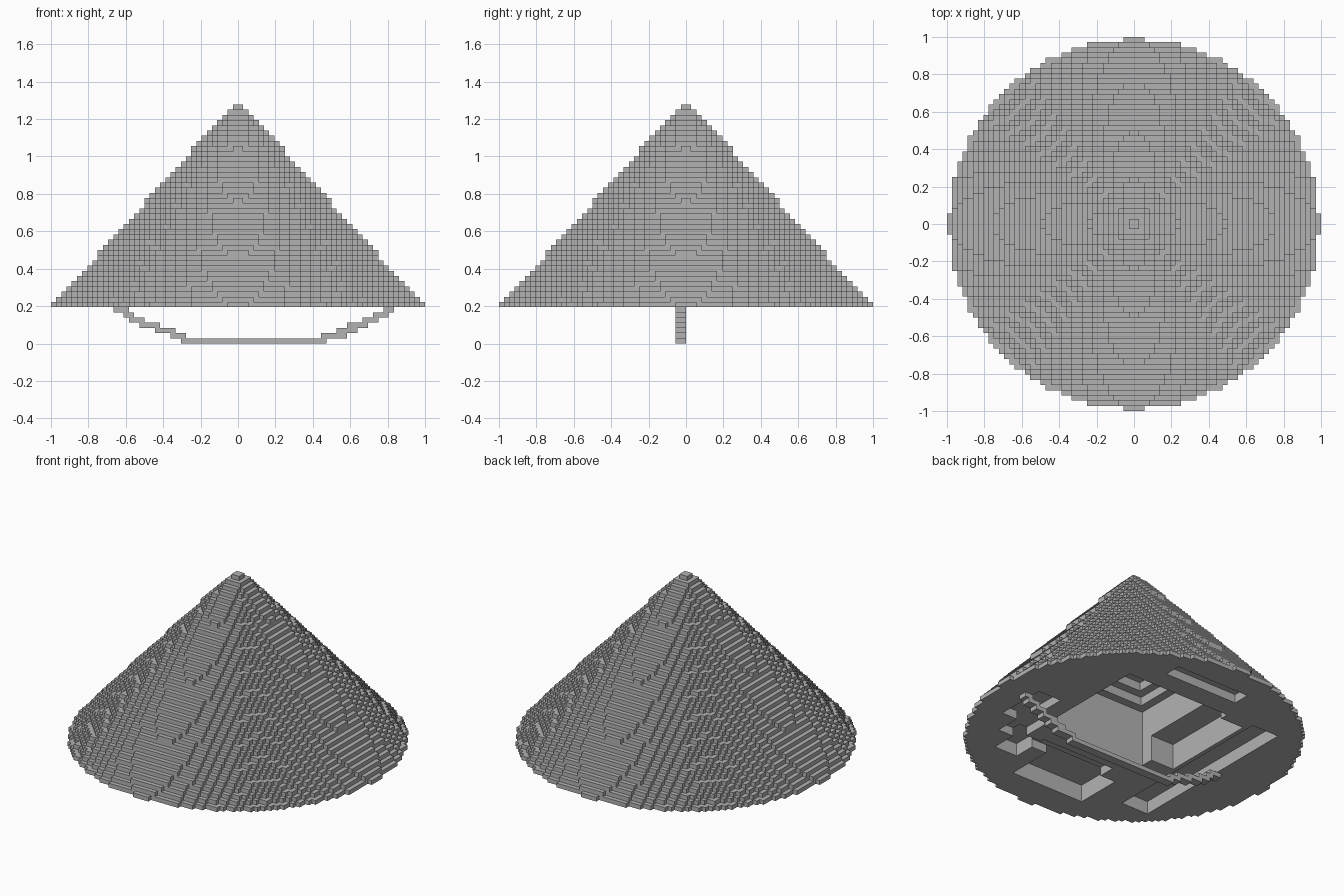
import bpy, bmesh, math

UNIT = 2 / 72      # edge of one block
BASE = 7           # blocks from the ground to the rim
HALF = 36          # rim radius in blocks

cube = bpy.data.objects.get("Cube")
if cube:
    bpy.data.objects.remove(cube)

grey = bpy.data.materials.new("plain_grey")
grey.use_nodes = True
colour = (0.45, 0.45, 0.45, 1)
grey.diffuse_color = colour
grey.node_tree.nodes["Principled BSDF"].inputs["Base Color"].default_value = colour


def finish(bm, name):
    bmesh.ops.remove_doubles(bm, verts=bm.verts, dist=0.001)
    bmesh.ops.scale(bm, verts=bm.verts, vec=(UNIT, UNIT, UNIT))
    mesh = bpy.data.meshes.new(name)
    bm.to_mesh(mesh)
    bm.free()
    mesh.materials.append(grey)
    obj = bpy.data.objects.new(name, mesh)
    bpy.context.collection.objects.link(obj)


def quad(bm, *corners):
    bm.faces.new([bm.verts.new(c) for c in corners])


# Hollows under the hat, in blocks: x range, y range, depth
HOLLOWS = [
    (-9, 18, -8, 20, 13), (-7, 14, -6, 16, 15), (-5, 12, -4, 14, 17),
    (-15, -9, -5, 18, 6),
    (-23, -16, -23, 20, 3),
    (-9, 10, -28, -17, 4), (-5, 14, -17, -13, 2),
    (18, 24, -16, -6, 2), (22, 28, -10, 2, 2), (14, 20, -22, -14, 3),
    (-7, 12, 25, 29, 2),
]


def column(i, j):
    """Bottom and top of the block column at grid cell i, j."""
    r = math.hypot(i + 0.5, j + 0.5)
    top = max(0, math.floor((35.56 - r) / 0.9) + 1)
    depth = max([d for x0, x1, y0, y1, d in HOLLOWS
                 if x0 <= i < x1 and y0 <= j < y1], default=0)
    return max(0, min(depth, top - 2)), top


# Conical hat made of stacked round layers of blocks
span = range(-HALF - 1, HALF + 1)
cells = {(i, j): column(i, j) for i in span for j in span}
bm = bmesh.new()
for (i, j), (low, top) in cells.items():
    if top == 0:
        continue
    ring = [(i, j), (i + 1, j), (i + 1, j + 1), (i, j + 1)]
    quad(bm, *[(x, y, BASE + top) for x, y in ring])
    quad(bm, *[(x, y, BASE + low) for x, y in reversed(ring)])
    for n, (dx, dy) in enumerate([(0, -1), (1, 0), (0, 1), (-1, 0)]):
        near_low, near_top = cells[i + dx, j + dy]
        (ax, ay), (bx, by) = ring[n], ring[(n + 1) % 4]
        for z0, z1 in ((max(low, near_top), top), (low, min(near_low, top))):
            if z1 > z0:
                z0, z1 = z0 + BASE, z1 + BASE
                quad(bm, (ax, ay, z0), (bx, by, z0), (bx, by, z1), (ax, ay, z1))
finish(bm, "conical_hat")

# Chin strap: one row of blocks per height, left and right runs
STRAP = [
    [(-11, 17)],
    [(-13, -10), (16, 21)],
    [(-16, -12), (19, 23)],
    [(-19, -15), (21, 25)],
    [(-21, -18), (24, 27)],
    [(-22, -20), (26, 29)],
    [(-24, -21), (28, 30)],
]
bm = bmesh.new()
for z, runs in enumerate(STRAP):
    for x0, x1 in runs:
        part = bmesh.ops.create_cube(bm, size=1)["verts"]
        bmesh.ops.scale(bm, verts=part, vec=(x1 - x0, 2, 1))
        bmesh.ops.translate(bm, verts=part, vec=((x0 + x1) / 2, -1, z + 0.5))
finish(bm, "chin_strap")
